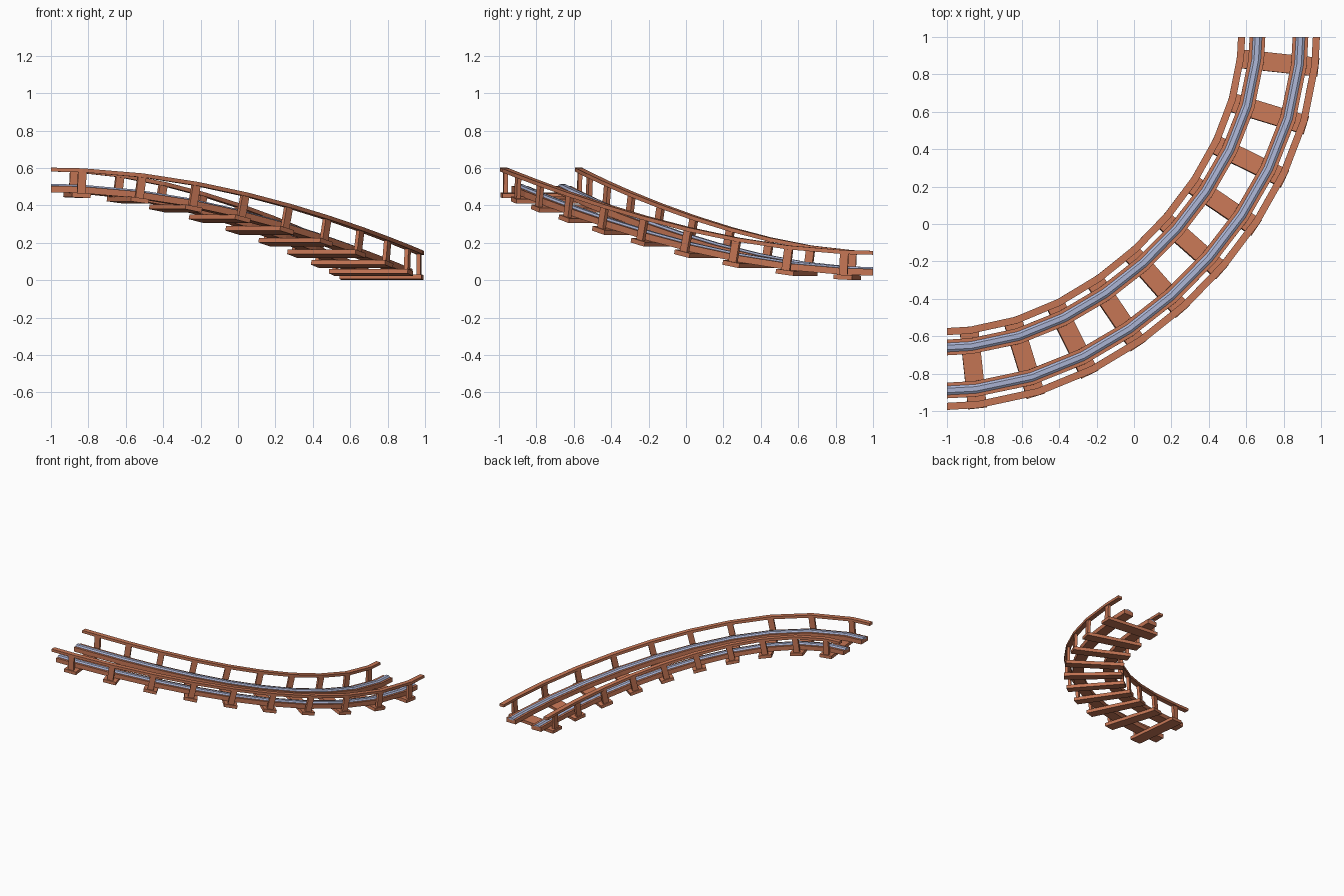
import bpy, bmesh
from mathutils import Vector

cube = bpy.data.objects.get("Cube")
if cube:
    bpy.data.objects.remove(cube, do_unlink=True)


def make_material(name, color):
    m = bpy.data.materials.new(name)
    m.use_nodes = True
    m.diffuse_color = color
    m.node_tree.nodes["Principled BSDF"].inputs["Base Color"].default_value = color
    return m


WOOD = make_material("reddish wood", (0.56, 0.18, 0.09, 1))
STEEL = make_material("blue grey steel", (0.40, 0.45, 0.65, 1))

# Centre line: a quarter turn that descends, level at both ends
MID, HANDLE, TOP, SLEEPERS = 0.775, 0.868, 0.445, 10
CTRL = [Vector((-1, -MID, TOP)), Vector((-1 + HANDLE, -MID, TOP)),
        Vector((MID, 1 - HANDLE, 0)), Vector((MID, 1, 0))]


def point(t):
    a, b, c, d = CTRL
    u = 1 - t
    return a * u**3 + b * 3 * u * u * t + c * 3 * u * t * t + d * t**3


def frame(t):
    """Position, outward side, forward and up directions on the path."""
    a, b, c, d = CTRL
    u = 1 - t
    fwd = ((b - a) * u * u + (c - b) * 2 * u * t + (d - c) * t * t).normalized()
    side = fwd.cross(Vector((0, 0, 1))).normalized()
    return point(t), side, fwd, side.cross(fwd)


# Parameters at even distances along the path
STEPS = 400
lengths = [0.0]
for i in range(STEPS):
    lengths.append(lengths[-1] + (point((i + 1) / STEPS) - point(i / STEPS)).length)


def at_distance(s):
    target = s * lengths[-1]
    i = next((k for k in range(1, STEPS) if lengths[k] >= target), STEPS)
    return (i - 1 + (target - lengths[i - 1]) / (lengths[i] - lengths[i - 1])) / STEPS


stations = [frame(at_distance((i + 0.5) / SLEEPERS)) for i in range(SLEEPERS)]
path = [frame(0)] + stations + [frame(1)]


def finish(name, bm, mat):
    bmesh.ops.recalc_face_normals(bm, faces=bm.faces)
    me = bpy.data.meshes.new(name)
    bm.to_mesh(me)
    bm.free()
    me.materials.append(mat)
    ob = bpy.data.objects.new(name, me)
    bpy.context.collection.objects.link(ob)


def sweep(name, profile, mat):
    """Carry a closed (side, up) profile along the path."""
    bm = bmesh.new()
    rings = [[bm.verts.new(p + s * x + up * z) for x, z in profile]
             for p, s, f, up in path]
    n = len(profile)
    for r0, r1 in zip(rings, rings[1:]):
        for k in range(n):
            j = (k + 1) % n
            bm.faces.new((r0[k], r0[j], r1[j], r1[k]))
    bm.faces.new(rings[0])
    bm.faces.new(rings[-1])
    finish(name, bm, mat)


def rect(x, half, z0, z1):
    return [(x - half, z0), (x + half, z0), (x + half, z1), (x - half, z1)]


def blocks(name, x, half, length, z0, z1):
    """One box at every station along the path."""
    bm = bmesh.new()
    for p, s, f, up in stations:
        ends = [[bm.verts.new(p + s * a + up * z + f * e) for a, z in rect(x, half, z0, z1)]
                for e in (-length / 2, length / 2)]
        bm.faces.new(ends[0])
        bm.faces.new(ends[1])
        for k in range(4):
            j = (k + 1) % 4
            bm.faces.new((ends[0][k], ends[0][j], ends[1][j], ends[1][k]))
    finish(name, bm, WOOD)


# Cross planks
blocks("sleepers", 0, 0.22, 0.1, 0, 0.025)

for label, sign in (("outer", 1), ("inner", -1)):
    x = 0.115 * sign
    # Timber beam with a rounded steel rail on it
    sweep(label + "_beam", rect(x, 0.042, 0.025, 0.06), WOOD)
    sweep(label + "_rail", [(x - 0.024, 0.05), (x + 0.024, 0.05), (x + 0.024, 0.061),
                            (x + 0.012, 0.07), (x - 0.012, 0.07), (x - 0.024, 0.061)], STEEL)
    # Posts and handrail
    blocks(label + "_posts", 0.2 * sign, 0.011, 0.045, 0.02, 0.14)
    sweep(label + "_handrail", rect(0.2 * sign, 0.019, 0.136, 0.157), WOOD)
